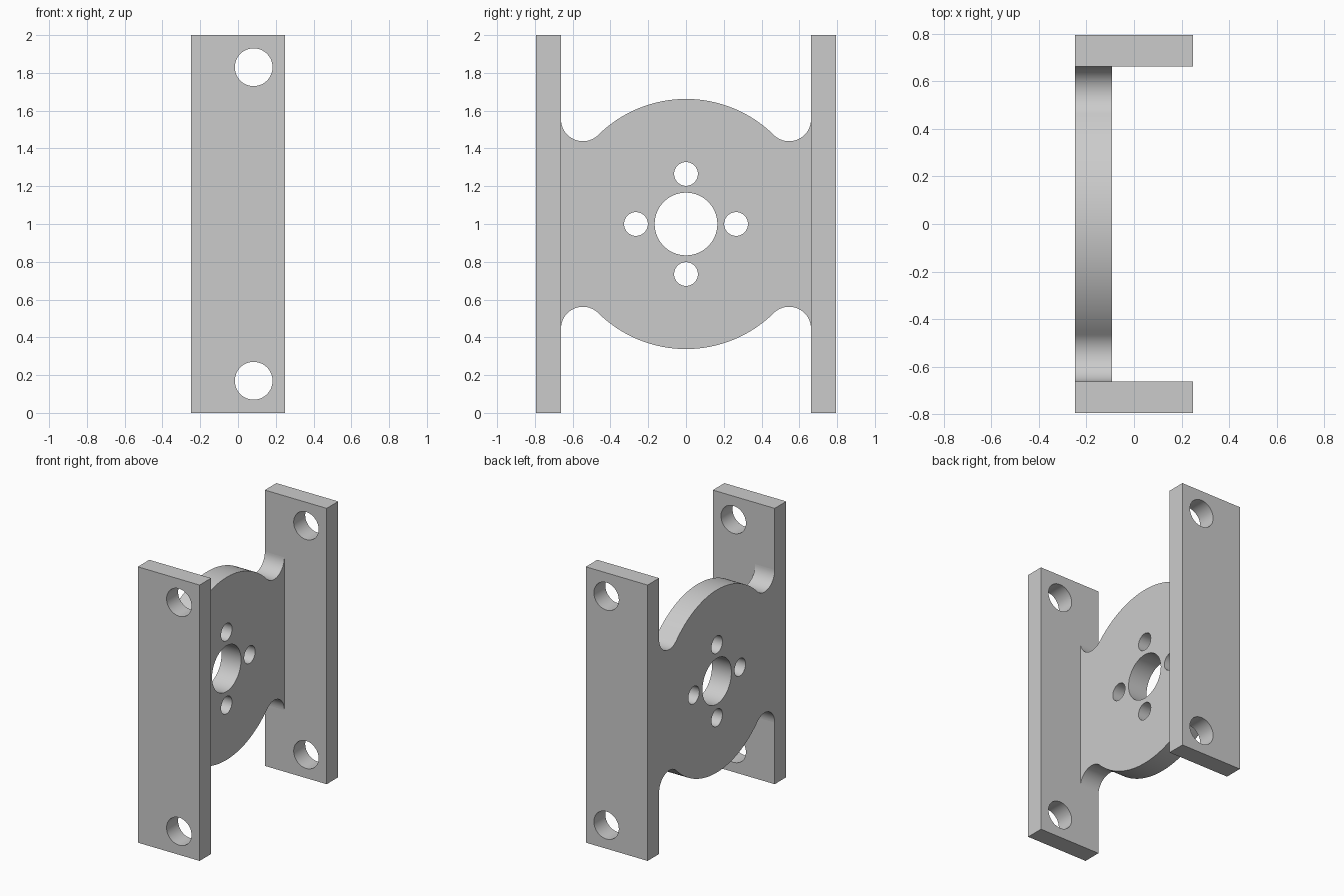
import bpy, bmesh
from math import atan2, cos, sin, pi, sqrt, radians
from mathutils import Vector

default = bpy.data.objects.get("Cube")
if default:
    bpy.data.objects.remove(default, do_unlink=True)

# One plain grey metal
grey = bpy.data.materials.new("grey_metal")
grey.use_nodes = True
colour = (0.6, 0.6, 0.6, 1)
grey.diffuse_color = colour
grey.node_tree.nodes["Principled BSDF"].inputs["Base Color"].default_value = colour

LEFT_X, WEB_X, RIGHT_X = -0.248, -0.092, 0.248
INNER_Y, OUTER_Y = 0.662, 0.794
DISC_R, FILLET_R = 0.662, 0.116


def arc(cx, cy, r, start, end, steps):
    return [(cx + r * cos(start + (end - start) * i / steps),
             cy + r * sin(start + (end - start) * i / steps))
            for i in range(steps + 1)]


def circle(cx, cy, r, steps=48):
    return arc(cx, cy, r, 0, 2 * pi, steps)[:-1]


def plate(name, loops, place, offset):
    """Fill an outline with holes, then extrude it into a solid plate."""
    bm = bmesh.new()
    edges = []
    for loop in loops:
        verts = [bm.verts.new(place(*p)) for p in loop]
        edges += [bm.edges.new((v, verts[i - 1])) for i, v in enumerate(verts)]
    bmesh.ops.triangle_fill(bm, edges=edges, use_beauty=True)
    result = bmesh.ops.extrude_face_region(bm, geom=bm.faces[:], use_keep_orig=True)
    moved = [g for g in result["geom"] if isinstance(g, bmesh.types.BMVert)]
    bmesh.ops.translate(bm, verts=moved, vec=Vector(offset))
    bmesh.ops.recalc_face_normals(bm, faces=bm.faces[:])
    mesh = bpy.data.meshes.new(name)
    bm.to_mesh(mesh)
    bm.free()
    mesh.materials.append(grey)
    obj = bpy.data.objects.new(name, mesh)
    bpy.context.collection.objects.link(obj)
    bpy.ops.object.select_all(action="DESELECT")
    obj.select_set(True)
    bpy.context.view_layer.objects.active = obj
    bpy.ops.object.shade_smooth_by_angle(angle=radians(30))


# Side flanges, each with two mounting holes
flange = [[(LEFT_X, 0), (RIGHT_X, 0), (RIGHT_X, 2), (LEFT_X, 2)],
          circle(0.083, 0.17, 0.1), circle(0.083, 1.83, 0.1)]
for name, side in (("front_flange", -1), ("back_flange", 1)):
    plate(name, flange, lambda x, z, s=side: (x, s * INNER_Y, z),
          (0, side * (OUTER_Y - INNER_Y), 0))

# Web outline: a disc blended into the flanges by tangent fillets
fy = INNER_Y - FILLET_R
fz = sqrt((DISC_R + FILLET_R) ** 2 - fy ** 2)
tangent = atan2(fz, fy)
quarter = arc(fy, fz, FILLET_R, 2 * pi, pi + tangent, 24)
quarter += arc(0, 0, DISC_R, tangent, pi / 2, 24)[1:]
top = quarter + [(-y, z) for y, z in reversed(quarter[:-1])]
outline = top + [(y, -z) for y, z in reversed(top)]

# Central bore and four bolt holes
holes = [circle(0, 0, 0.166, 64)]
holes += [circle(0.265 * cos(i * pi / 2), 0.265 * sin(i * pi / 2), 0.063) for i in range(4)]
plate("web_plate", [outline] + holes, lambda y, z: (LEFT_X, y, 1 + z),
      (WEB_X - LEFT_X, 0, 0))
